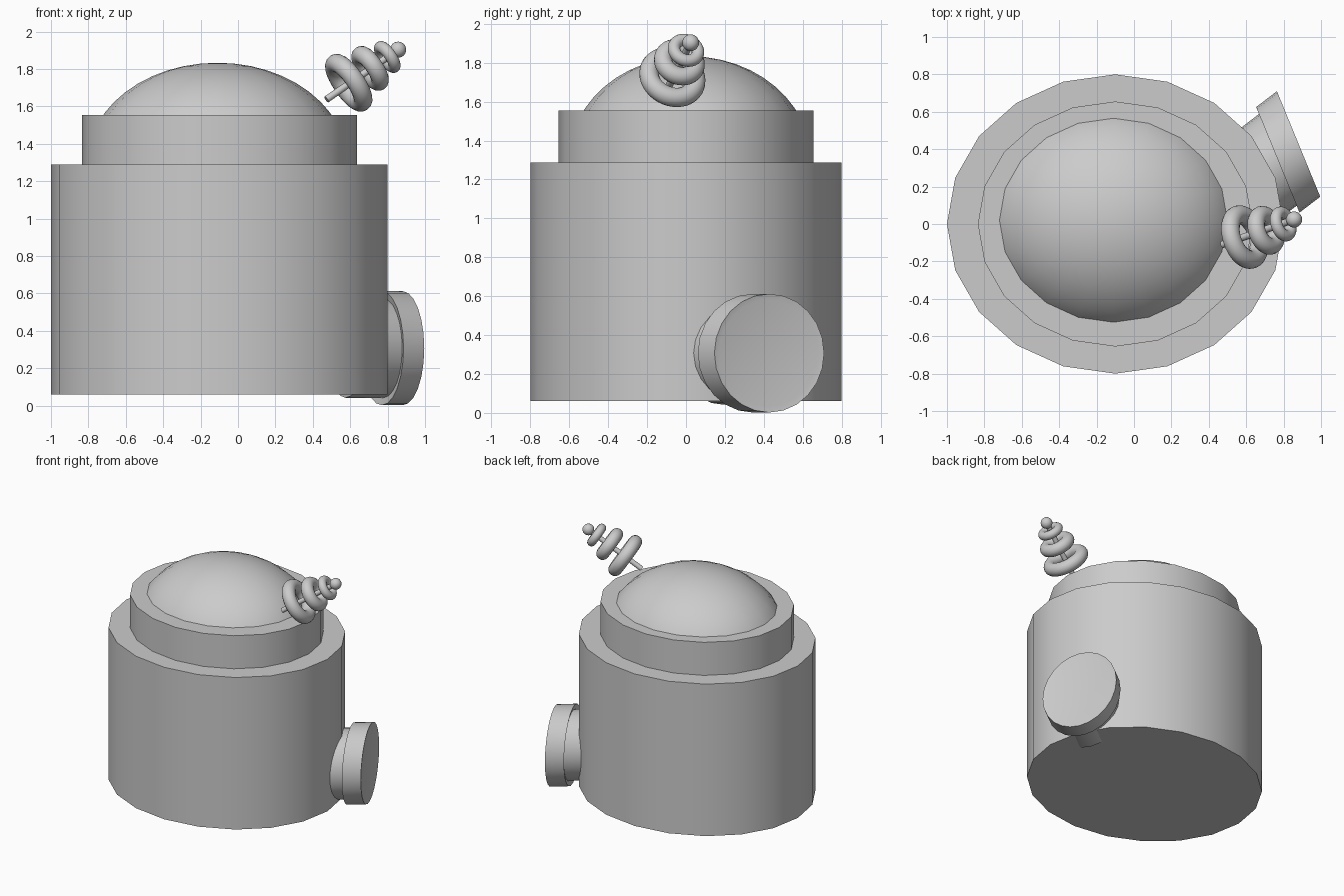
import bpy, math
from mathutils import Vector, Matrix

if "Cube" in bpy.data.objects:
    bpy.data.objects.remove(bpy.data.objects["Cube"])


def finish(name, angle=35):
    ob = bpy.context.object
    ob.name = name
    bpy.ops.object.transform_apply(location=False, rotation=False, scale=True)
    bpy.ops.object.shade_smooth_by_angle(angle=math.radians(angle))
    return ob


def oval_drum(name, rx, ry, z0, z1):
    bpy.ops.mesh.primitive_cylinder_add(vertices=20, radius=1, depth=z1 - z0,
                                        location=(-0.1, 0, (z0 + z1) / 2))
    bpy.context.object.scale = (rx, ry, 1)
    return finish(name)


# Stepped oval body
oval_drum("body", 0.9, 0.8, 0.06, 1.288)
oval_drum("collar", 0.735, 0.655, 1.288, 1.555)

# Domed lid: upper half of a squashed sphere, set into the collar
bpy.ops.mesh.primitive_uv_sphere_add(segments=20, ring_count=24, radius=1,
                                     location=(-0.11, 0.02, 1.30))
bpy.context.object.scale = (0.695, 0.622, 0.533)
finish("dome")


# Side cap: skewed profile rings along a slanting axis
def skew_lathe(name, centre, rings, sides=24):
    normal = Vector((0.925, 0.38, 0)).normalized()
    side = Vector((-normal.y, normal.x, 0))
    up = Vector((0, 0, 1))
    verts, faces = [], []
    for depth, r in rings:
        c = Vector(centre) - normal * depth - side * 0.27 * depth
        for i in range(sides):
            a = 2 * math.pi * i / sides
            verts.append(c + side * r * math.cos(a) + up * r * math.sin(a))
    for k in range(len(rings) - 1):
        for i in range(sides):
            j = (i + 1) % sides
            a, b = k * sides, (k + 1) * sides
            faces.append((a + i, b + i, b + j, a + j))
    faces.append(tuple(range(sides)))
    last = (len(rings) - 1) * sides
    faces.append(tuple(reversed(range(last, last + sides))))
    me = bpy.data.meshes.new(name)
    me.from_pydata(verts, [], faces)
    ob = bpy.data.objects.new(name, me)
    bpy.context.collection.objects.link(ob)
    bpy.ops.object.select_all(action='DESELECT')
    ob.select_set(True)
    bpy.context.view_layer.objects.active = ob
    finish(name)


skew_lathe("side_cap", (0.88, 0.428, 0.307),
           [(0.006, 0.275), (0, 0.305), (0.135, 0.305), (0.125, 0.265), (0.37, 0.265)])

# Antenna: slanted rod, three shrinking rings and a ball tip
start, tip = Vector((0.473, -0.11, 1.637)), Vector((0.856, 0.024, 1.903))
axis = tip - start
tilt = axis.to_track_quat('Z', 'Y').to_euler()
bpy.ops.mesh.primitive_cylinder_add(vertices=16, radius=0.019, depth=axis.length,
                                    location=(start + tip) / 2, rotation=tilt)
finish("antenna_rod")
for i, (loc, R, r) in enumerate([((0.592, -0.07, 1.726), 0.125, 0.05),
                                 ((0.706, -0.034, 1.803), 0.087, 0.047),
                                 ((0.798, 0.0, 1.864), 0.064, 0.032)]):
    bpy.ops.mesh.primitive_torus_add(major_radius=R, minor_radius=r, major_segments=40,
                                     minor_segments=16, location=loc, rotation=tilt)
    finish(f"antenna_ring_{i + 1}")
bpy.ops.mesh.primitive_uv_sphere_add(segments=24, ring_count=12, radius=0.043, location=tip)
finish("antenna_ball")
